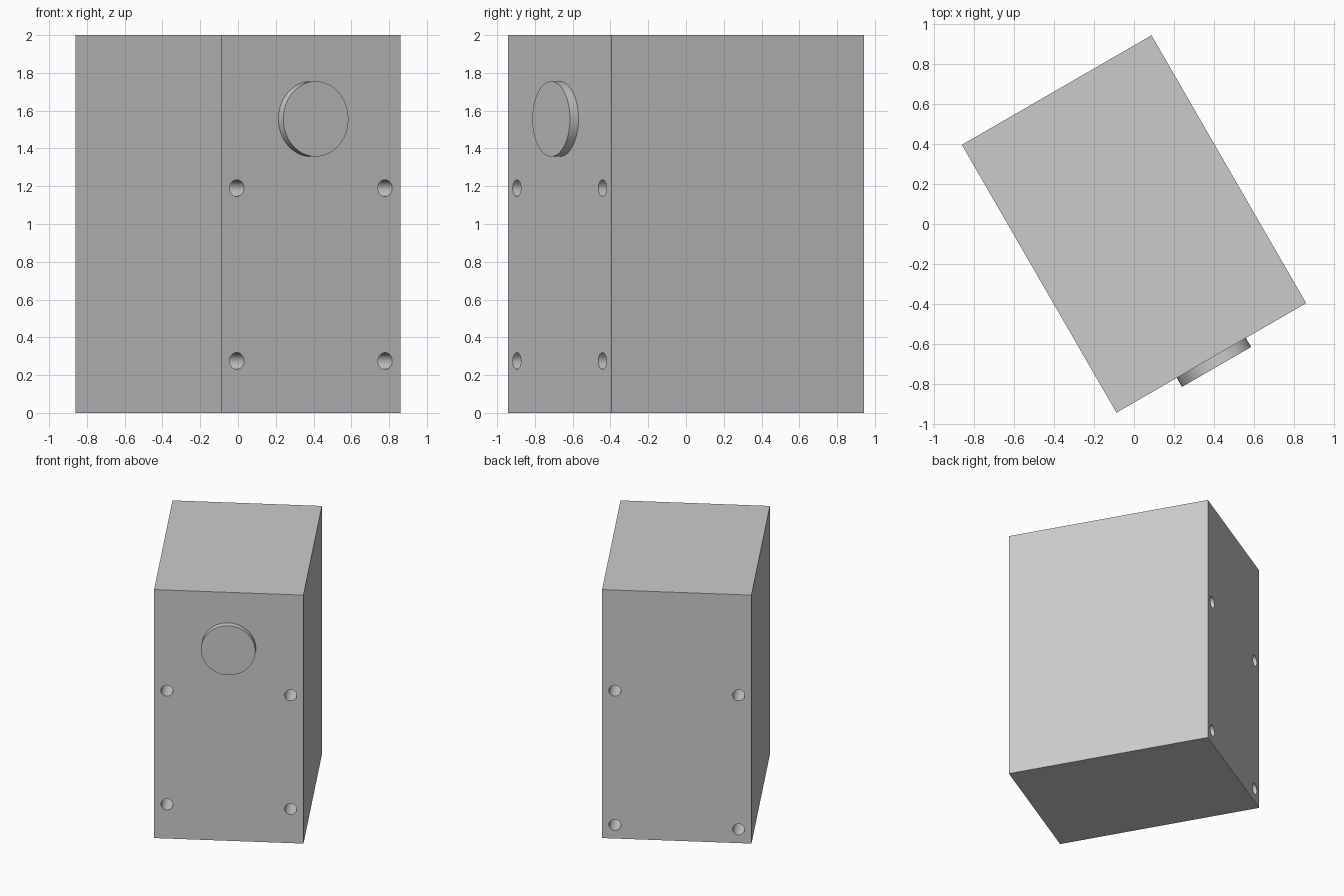
import bpy
import math
from mathutils import Matrix

if "Cube" in bpy.data.objects:
    bpy.data.objects.remove(bpy.data.objects["Cube"], do_unlink=True)

WIDTH, DEPTH, HEIGHT = 1.094, 1.545, 2.0
TURN = Matrix.Rotation(math.radians(30), 4, "Z")
HOLE_RADIUS, HOLE_DEPTH, HOLE_X = 0.044, 0.3, 0.453

grey = bpy.data.materials.new("light grey")
grey.use_nodes = True
colour = (0.6, 0.6, 0.6, 1)
grey.diffuse_color = colour
grey.node_tree.nodes["Principled BSDF"].inputs["Base Color"].default_value = colour


def cylinder(name, radius, length, x, y, z):
    """Cylinder lying along the depth of the cabinet, in its own frame."""
    bpy.ops.mesh.primitive_cylinder_add(vertices=48, radius=radius, depth=length)
    obj = bpy.context.object
    obj.name = name
    obj.data.materials.append(grey)
    obj.data.transform(Matrix.Rotation(math.radians(90), 4, "X"))
    obj.data.transform(TURN @ Matrix.Translation((x, y, z)))
    bpy.ops.object.shade_smooth_by_angle(angle=math.radians(30))
    return obj


# Cabinet body, turned about the vertical
bpy.ops.mesh.primitive_cube_add(size=1)
cabinet = bpy.context.object
cabinet.name = "cabinet"
cabinet.data.materials.append(grey)
cabinet.data.transform(TURN @ Matrix.Translation((0, 0, HEIGHT / 2))
                       @ Matrix.Diagonal((WIDTH, DEPTH, HEIGHT, 1)))

# Four mounting holes in the front and four in the back
cutters = []
for face, side, heights in (("front", -1, (0.275, 1.19)), ("back", 1, (0.11, 1.19))):
    for z in heights:
        for x in (-HOLE_X, HOLE_X):
            cutter = cylinder(face + "_hole_cutter", HOLE_RADIUS, HOLE_DEPTH * 2,
                              x, side * DEPTH / 2, z)
            cutter.hide_render = True
            cutters.append(cutter)

bpy.context.view_layer.objects.active = cabinet
for cutter in cutters:
    cut = cabinet.modifiers.new("mounting hole", "BOOLEAN")
    cut.operation = "DIFFERENCE"
    cut.solver = "EXACT"
    cut.object = cutter
    bpy.ops.object.modifier_apply(modifier=cut.name)
for cutter in cutters:
    bpy.data.objects.remove(cutter, do_unlink=True)

bpy.ops.object.select_all(action="DESELECT")
cabinet.select_set(True)
bpy.context.view_layer.objects.active = cabinet
bpy.ops.object.shade_smooth_by_angle(angle=math.radians(30))

# Round disc raised on the front face
cylinder("front_disc", 0.199, 0.052, 0, -DEPTH / 2 - 0.026, 1.556)
